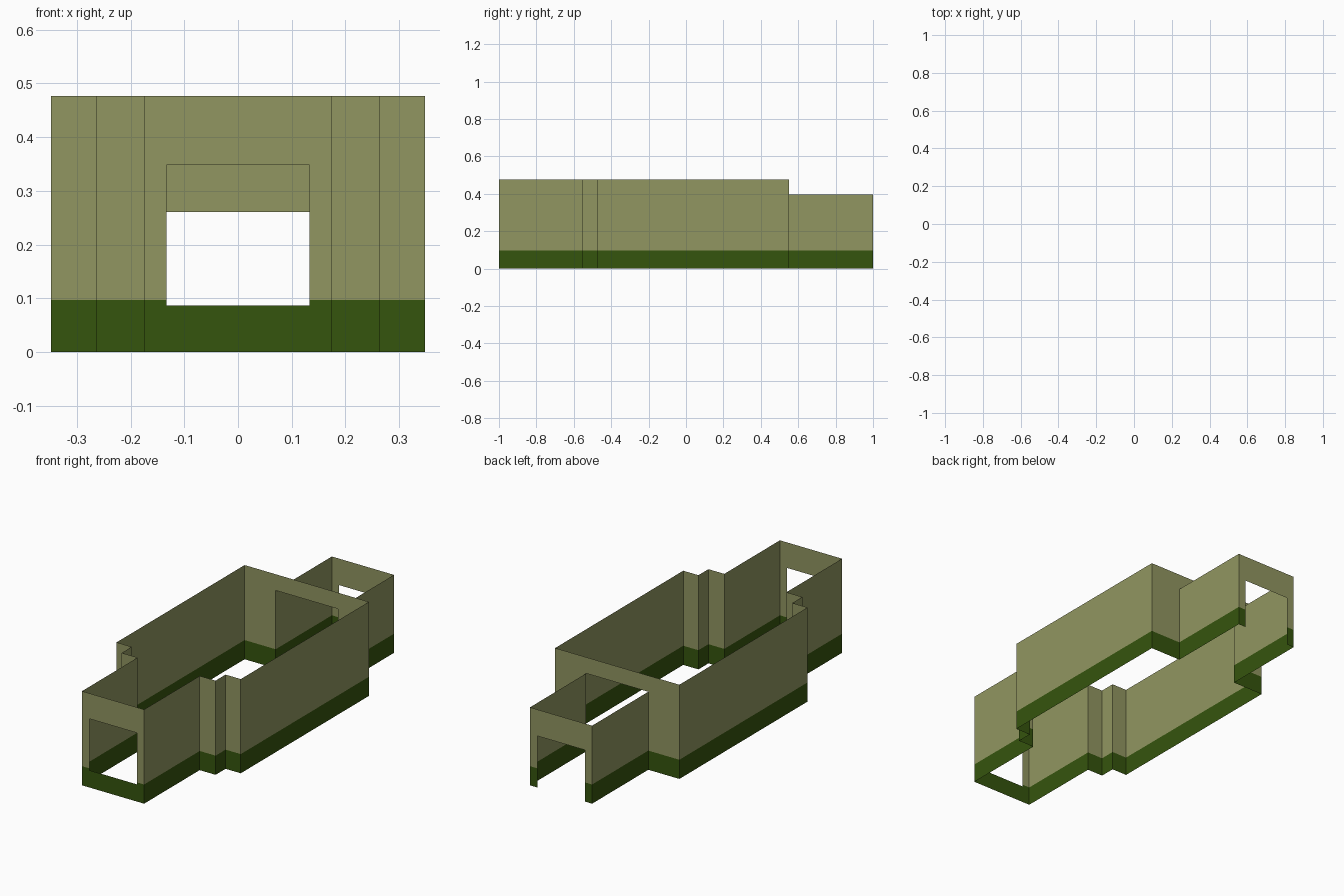
import bpy, bmesh

if "Cube" in bpy.data.objects:
    bpy.data.objects.remove(bpy.data.objects["Cube"])

BAND = 0.097          # top of the dark painted base
TOP, LOW = 0.477, 0.395   # main wall and rear passage heights


def material(name, rgb):
    m = bpy.data.materials.new(name)
    m.diffuse_color = (*rgb, 1.0)
    m.use_nodes = True
    m.node_tree.nodes["Principled BSDF"].inputs["Base Color"].default_value = m.diffuse_color
    return m


olive = material("olive_wall", (0.283, 0.305, 0.119))
green = material("dark_green_base", (0.036, 0.089, 0.0042))


def panel(bm, p0, p1, z0, z1):
    """Upright sheet from p0 to p1, cut at the painted base line."""
    levels = [z0] + ([BAND] if z0 < BAND < z1 else []) + [z1]
    for a, b in zip(levels, levels[1:]):
        corners = [(*p0, a), (*p1, a), (*p1, b), (*p0, b)]
        face = bm.faces.new([bm.verts.new(c) for c in corners])
        face.material_index = 1 if b <= BAND else 0


def part(name, panels, mirror=False):
    bm = bmesh.new()
    for p in panels:
        panel(bm, *p)
    bmesh.ops.remove_doubles(bm, verts=bm.verts, dist=1e-5)
    me = bpy.data.meshes.new(name)
    bm.to_mesh(me)
    bm.free()
    me.materials.append(olive)
    me.materials.append(green)
    ob = bpy.data.objects.new(name, me)
    bpy.context.collection.objects.link(ob)
    if mirror:
        ob.modifiers.new("mirror", 'MIRROR').use_mirror_merge = False


def run(points, height):
    """Consecutive wall panels along a plan path."""
    return [(a, b, 0.0, height) for a, b in zip(points, points[1:])]


DOOR, IN, MID, OUT = 0.133, 0.174, 0.263, 0.348   # half widths
J1, J2, BACK = -0.555, -0.475, 0.55               # plan depths

# Side walls with the stepped shoulders, from front jamb to rear wall
part("main_walls", run([(DOOR, -1), (IN, -1), (IN, J1), (MID, J1), (MID, J2),
                        (OUT, J2), (OUT, BACK), (IN, BACK)], TOP), mirror=True)
# Lower rear passage and its door jambs
part("rear_passage_walls", run([(IN, BACK), (IN, 1), (DOOR, 1)], LOW), mirror=True)
# Sill and lintels
part("front_sill", [((-DOOR, -1), (DOOR, -1), 0.0, 0.087)])
part("front_lintel", [((-DOOR, -1), (DOOR, -1), 0.348, TOP)])
part("inner_lintel", [((IN, BACK), (-IN, BACK), LOW, TOP)])
part("rear_lintel", [((DOOR, 1), (-DOOR, 1), 0.261, LOW)])
